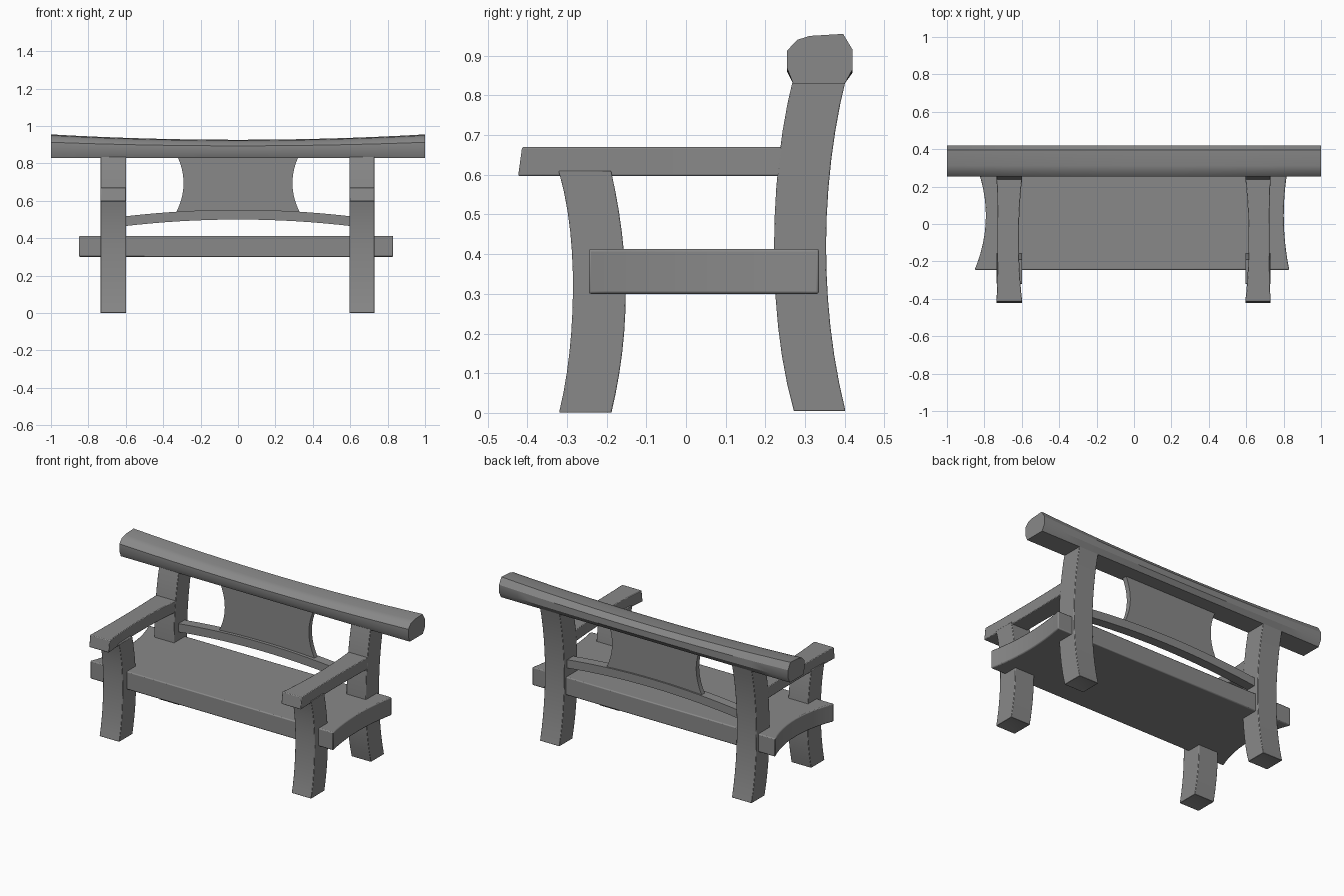
import bpy, bmesh, math
from mathutils import Vector

if "Cube" in bpy.data.objects:
    bpy.data.objects.remove(bpy.data.objects["Cube"])

wood = bpy.data.materials.new("grey_wood")
wood.use_nodes = True
GREY = (0.25, 0.25, 0.25, 1)
wood.diffuse_color = GREY
wood.node_tree.nodes["Principled BSDF"].inputs["Base Color"].default_value = GREY


def finish(name, bm, bevel=0):
    bmesh.ops.recalc_face_normals(bm, faces=bm.faces)
    mesh = bpy.data.meshes.new(name)
    bm.to_mesh(mesh)
    bm.free()
    mesh.materials.append(wood)
    mesh.shade_smooth()
    mesh.set_sharp_from_angle(angle=math.radians(30))
    obj = bpy.data.objects.new(name, mesh)
    bpy.context.collection.objects.link(obj)
    if bevel:
        mod = obj.modifiers.new("soft_edges", "BEVEL")
        mod.width = bevel
        mod.segments = 2
        mod.limit_method = "ANGLE"
        mod.angle_limit = math.radians(40)
    return obj


def loft(rings):
    """Skin a list of closed rings of points and cap both ends."""
    bm = bmesh.new()
    loops = [[bm.verts.new(p) for p in ring] for ring in rings]
    for a, b in zip(loops, loops[1:]):
        for i in range(len(a)):
            j = (i + 1) % len(a)
            bm.faces.new((a[i], a[j], b[j], b[i]))
    caps = [bm.faces.new(loops[0]), bm.faces.new(loops[-1])]
    return bm, caps


def curve(keys, n=12):
    """Smooth polynomial through a few (position, value) keys."""
    def value(t):
        return sum(v * math.prod((t - q) / (p - q) for q, _ in keys if q != p)
                   for p, v in keys)
    lo, hi = keys[0][0], keys[-1][0]
    return [(lo + (hi - lo) * i / n, value(lo + (hi - lo) * i / n)) for i in range(n + 1)]


def leg(name, x0, x1, front, back):
    """Bowed square post with a hollowed foot."""
    rings = [[(x0, f, z), (x1, f, z), (x1, b, z), (x0, b, z)]
             for (z, f), (_, b) in zip(curve(front), curve(back))]
    bm, caps = loft(rings)
    foot = bmesh.ops.poke(bm, faces=[caps[0]])
    foot["verts"][0].co.z += 0.02
    finish(name, bm, 0.003)


# Legs and armrests on both sides
for side, x0, x1 in (("right", -0.735, -0.598), ("left", 0.595, 0.73)):
    leg("back_leg_" + side, x0, x1,
        [(0.004, 0.272), (0.2, 0.234), (0.42, 0.222), (0.62, 0.232), (0.85, 0.272)],
        [(0.004, 0.402), (0.2, 0.366), (0.42, 0.353), (0.62, 0.364), (0.85, 0.405)])
    leg("front_leg_" + side, x0, x1,
        [(0, -0.32), (0.15, -0.294), (0.3, -0.285), (0.45, -0.291), (0.61, -0.321)],
        [(0, -0.188), (0.15, -0.161), (0.3, -0.152), (0.45, -0.161), (0.61, -0.189)])

    # Armrest: waisted on its inner edge, slanted at the front
    sign = 1 if x0 > 0 else -1
    inner, outer = sorted((abs(x0), abs(x1)))
    rings = []
    for y, waist in curve([(-0.418, 0), (-0.08, 1), (0.25, 0)]):
        a, b = sign * (inner + 0.018 * waist), sign * (outer - 0.006 * waist)
        lean = 0.005 if y < -0.4 else 0
        rings.append([(a, y - lean, 0.597), (b, y - lean, 0.597),
                      (b, y + lean, 0.67), (a, y + lean, 0.67)])
    finish("armrest_" + side, loft(rings)[0], 0.004)

# Seat plank with scooped ends
ends = zip(curve([(-0.245, -0.852), (-0.02, -0.795), (0.335, -0.852)]),
           curve([(-0.245, 0.83), (-0.02, 0.802), (0.335, 0.83)]))
rings = [[(l, y, 0.3), (r, y, 0.3), (r, y, 0.413), (l, y, 0.413)]
         for (y, l), (_, r) in ends]
finish("seat", loft(rings)[0], 0.006)

# Top rail: hewn log that sags in the middle
section = [(0.27, 0.83), (0.4, 0.83), (0.42, 0.866), (0.42, 0.915), (0.396, 0.955),
           (0.312, 0.95), (0.28, 0.94), (0.255, 0.913), (0.255, 0.868)]
rings = [[(x, y, 0.83 + (z - 0.83) * k) for y, z in section]
         for x, k in curve([(-1, 1), (0, 0.77), (1, 1)], 16)]
finish("top_rail", loft(rings)[0])

# Arched lower rail
rings = [[(x, 0.265, z), (x, 0.325, z), (x, 0.325, z + 0.052), (x, 0.265, z + 0.052)]
         for x, z in curve([(-0.62, 0.463), (0, 0.5), (0.62, 0.463)], 16)]
finish("lower_rail", loft(rings)[0])

# Waisted back panel
rings = [[(-w, 0.285, z), (w, 0.285, z), (w, 0.315, z), (-w, 0.315, z)]
         for z, w in curve([(0.53, 0.335), (0.69, 0.291), (0.85, 0.33)])]
finish("back_panel", loft(rings)[0])
